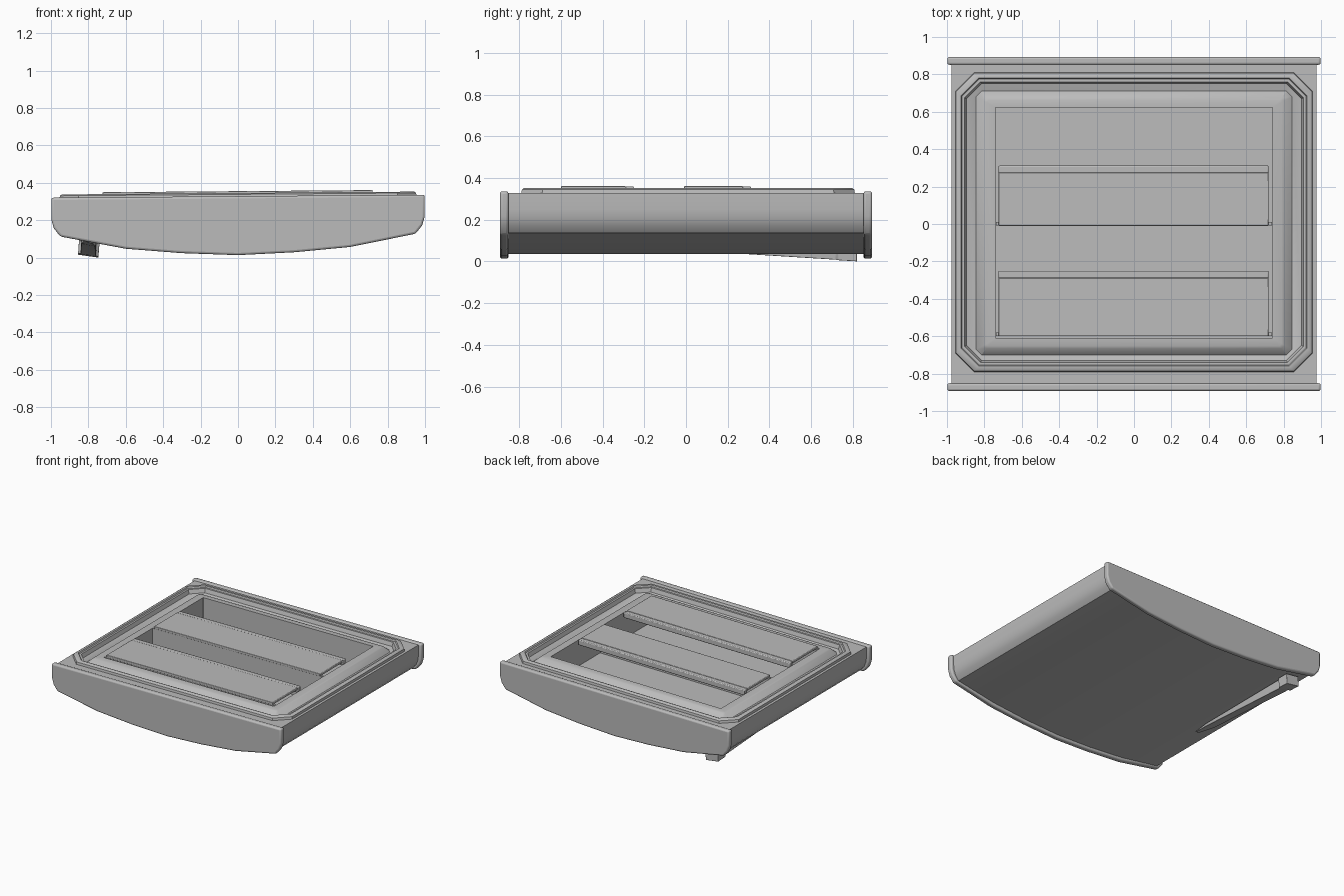
import bpy
import bmesh
import math

TILT = 0.008  # the whole tray leans very slightly sideways

if "Cube" in bpy.data.objects:
    bpy.data.objects.remove(bpy.data.objects["Cube"], do_unlink=True)

grey = bpy.data.materials.new("light_grey")
grey.use_nodes = True
GREY = (0.5, 0.5, 0.5, 1)
grey.diffuse_color = GREY
grey.node_tree.nodes["Principled BSDF"].inputs["Base Color"].default_value = GREY


def finish(name, bm, bevel=0, segments=2, angle=35):
    """Lean the mesh, turn it into an object, bevel and shade it."""
    bmesh.ops.remove_doubles(bm, verts=bm.verts, dist=0.0001)
    bmesh.ops.recalc_face_normals(bm, faces=bm.faces)
    for v in bm.verts:
        v.co.z += TILT * v.co.x
    mesh = bpy.data.meshes.new(name)
    bm.to_mesh(mesh)
    bm.free()
    obj = bpy.data.objects.new(name, mesh)
    bpy.context.collection.objects.link(obj)
    mesh.materials.append(grey)
    if bevel:
        mod = obj.modifiers.new("soft_edges", "BEVEL")
        mod.width, mod.segments = bevel, segments
        mod.limit_method = "ANGLE"
        mod.angle_limit = math.radians(40)
    bpy.ops.object.select_all(action="DESELECT")
    obj.select_set(True)
    bpy.context.view_layer.objects.active = obj
    bpy.ops.object.shade_smooth_by_angle(angle=math.radians(angle))
    return obj


def loft(bm, loops, closed=True):
    """Join successive loops of points with quads; return the vertex loops."""
    rows = [[bm.verts.new(p) for p in loop] for loop in loops]
    for a, b in zip(rows, rows[1:]):
        n = len(a)
        for i in range(n if closed else n - 1):
            j = (i + 1) % n
            bm.faces.new((a[i], a[j], b[j], b[i]))
    return rows


def box(name, x, y, z, bevel=0):
    bm = bmesh.new()
    rows = loft(bm, [[(x[0], y[0], h), (x[1], y[0], h), (x[1], y[1], h), (x[0], y[1], h)] for h in z])
    for row in rows:
        bm.faces.new(row)
    return finish(name, bm, bevel)


def mirrored(half):
    """Complete a half profile that starts on the centre line."""
    return [(-x, z) for x, z in reversed(half[1:])] + half


def octagon(hx, hy, c, z, cy):
    """Rectangle loop with corners cut by c."""
    corner = [(hx, hy - c), (hx - c, hy)]
    pts = corner + [(-x, y) for x, y in reversed(corner)]
    pts += [(-x, -y) for x, y in pts]
    return [(x, y + cy, z) for x, y in pts]


# Curved underside and side walls
hull = mirrored([(0, 0.035), (0.3, 0.047), (0.6, 0.074), (0.93, 0.13),
                 (0.955, 0.16), (0.97, 0.2), (0.975, 0.24), (0.975, 0.32)])
bm = bmesh.new()
loft(bm, [[(x, y, z) for x, z in hull] for y in (-0.86, 0.86)], closed=False)
finish("tray_hull", bm, angle=25)

# Deck: flange, raised rim, groove, inner platform and sunken well
bm = bmesh.new()
rings = loft(bm, [octagon(*r) for r in (
    (0.975, 0.86, 0.002, 0.32, 0),
    (0.955, 0.80, 0.10, 0.32, 0.01),
    (0.952, 0.797, 0.10, 0.338, 0.01),
    (0.942, 0.787, 0.098, 0.345, 0.01),
    (0.925, 0.77, 0.095, 0.345, 0.01),
    (0.92, 0.765, 0.093, 0.335, 0.01),
    (0.905, 0.75, 0.085, 0.335, 0.01),
    (0.895, 0.74, 0.08, 0.305, 0.01),
    (0.845, 0.705, 0.03, 0.295, 0.005),
    (0.805, 0.67, 0.015, 0.33, 0.005),
    (0.79, 0.657, 0.012, 0.335, 0.005),
    (0.74, 0.617, 0.002, 0.335, 0.007),
    (0.74, 0.617, 0.002, 0.13, 0.007))])
bm.faces.new(rings[-1])
finish("deck_and_well", bm, angle=30)

# End plates with a bowed lower edge
outline = mirrored([(0, 0.013), (0.3, 0.026), (0.6, 0.052), (0.95, 0.12),
                    (0.985, 0.165), (0.998, 0.21), (0.998, 0.328)])
for name, y0 in (("front_plate", -0.893), ("back_plate", 0.851)):
    bm = bmesh.new()
    for row in loft(bm, [[(x, y, z) for x, z in outline] for y in (y0, y0 + 0.042)]):
        bm.faces.new(row)
    finish(name, bm, bevel=0.012, segments=3)

# Two slats, each with a front panel reaching the floor and a back lip
for side, y0, y1 in (("front", -0.6, -0.25), ("back", -0.01, 0.312)):
    box(side + "_slat_top", (-0.725, 0.72), (y0, y1 - 0.038), (0.335, 0.355), 0.004)
    box(side + "_slat_panel", (-0.739, 0.739), (y0 + 0.001, y0 + 0.02), (0.13, 0.337))
    box(side + "_slat_lip", (-0.725, 0.72), (y1 - 0.04, y1), (0.312, 0.354), 0.006)

# Tapered lever underneath, ending in a small block
section = [(-0.85, 0.1), (-0.74, 0.085), (-0.747, 0.006), (-0.855, 0.022)]


def lever_loop(y, drop, width):
    loop = []
    for i, (x, z) in enumerate(section):
        low = z if i < 2 else section[3 - i][1] + (z - section[3 - i][1]) * drop
        loop.append((-0.8 + (x + 0.8) * width, y, low))
    return loop


bm = bmesh.new()
ends = loft(bm, [lever_loop(*p) for p in ((-0.24, 0.05, 0.4), (-0.1, 0.25, 0.7),
                                          (0.72, 0.9, 0.75), (0.73, 0.93, 1), (0.82, 1, 1))])
bm.faces.new(ends[0])
bm.faces.new(ends[-1])
finish("lever", bm, bevel=0.006)
